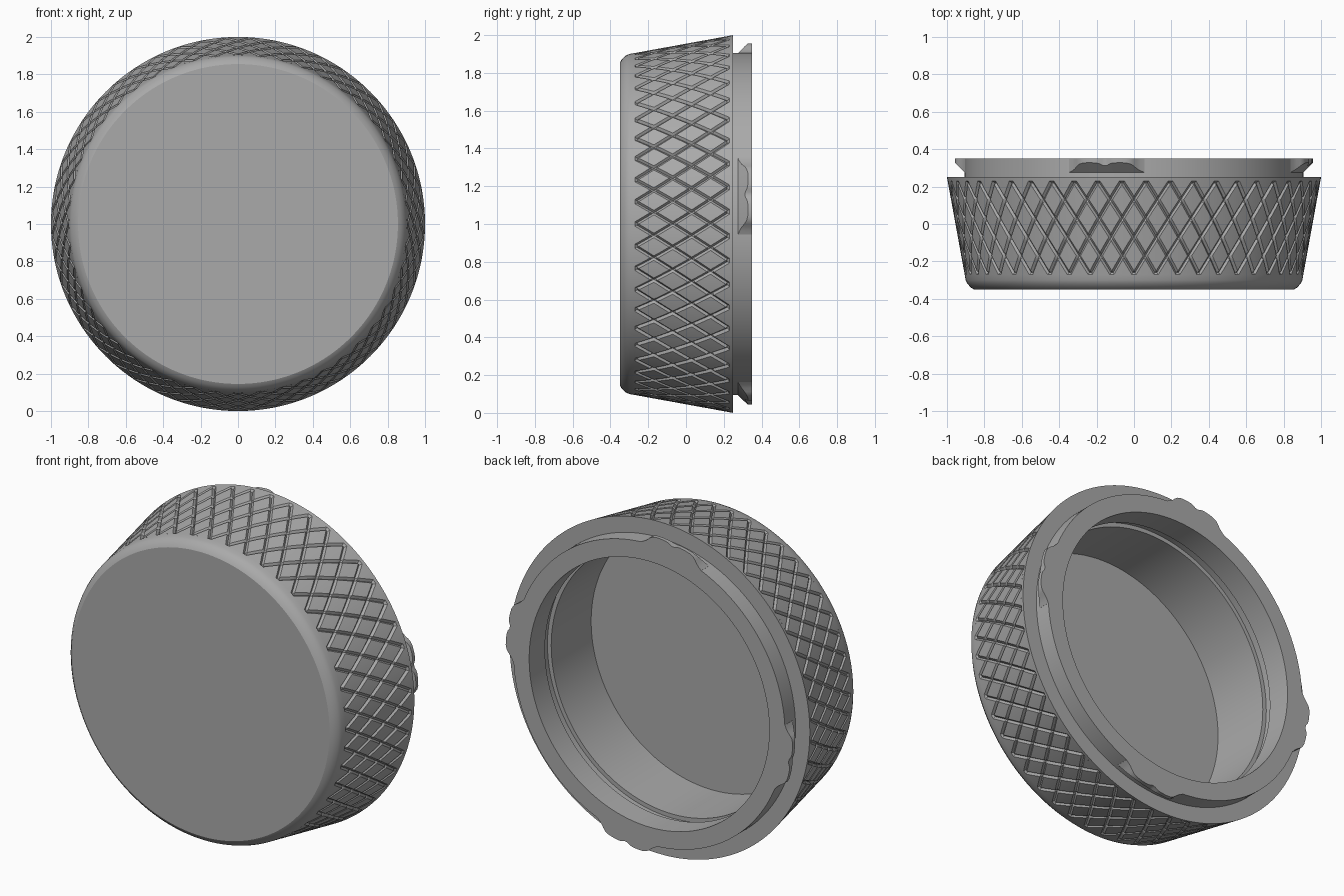
import bpy, bmesh, math
from mathutils import Vector, Matrix

cube = bpy.data.objects.get("Cube")
if cube:
    bpy.data.objects.remove(cube, do_unlink=True)

grey = bpy.data.materials.new("plain grey")
grey.use_nodes = True
COLOUR = (0.4, 0.4, 0.4, 1)
grey.diffuse_color = COLOUR
grey.node_tree.nodes["Principled BSDF"].inputs["Base Color"].default_value = COLOUR

Y_LOW, Y_HIGH = -0.27, 0.23          # knurled band limits


def side_radius(y):
    """Radius of the tapered side at depth y."""
    return 0.9 + (y + 0.3) * 0.182


def finish(bm, name):
    mesh = bpy.data.meshes.new(name)
    bm.to_mesh(mesh)
    bm.free()
    mesh.materials.append(grey)
    ob = bpy.data.objects.new(name, mesh)
    ob.location.z = 1
    bpy.context.collection.objects.link(ob)
    bpy.ops.object.select_all(action="DESELECT")
    ob.select_set(True)
    bpy.context.view_layer.objects.active = ob
    bpy.ops.object.shade_smooth_by_angle(angle=math.radians(25))
    return ob


def polar(r, angle, y):
    return Vector((r * math.cos(angle), y, r * math.sin(angle)))


# Cap body: one turned profile of (radius, depth) points around the y axis
def make_body():
    low, high = side_radius(Y_LOW), side_radius(Y_HIGH)
    profile = [
        (0, -0.35), (0.855, -0.35), (0.872, -0.34), (0.892, -0.318),
        (0.9, -0.3), (low, Y_LOW), (low - 0.025, Y_LOW),
        (high - 0.025, Y_HIGH), (high, Y_HIGH), (1, 0.25),
        (0.905, 0.25), (0.905, 0.35),                     # neck
        (0.8, 0.35), (0.8, 0.2), (0.825, 0.2),            # inner groove
        (0.825, 0.14), (0.8, 0.14), (0.8, -0.24), (0, -0.24),
    ]
    bm = bmesh.new()
    verts = [bm.verts.new((r, y, 0)) for r, y in profile]
    edges = [bm.edges.new(pair) for pair in zip(verts, verts[1:])]
    bmesh.ops.spin(bm, geom=verts + edges, cent=(0, 0, 0), axis=(0, 1, 0),
                   angle=math.tau, steps=192)
    bmesh.ops.remove_doubles(bm, verts=bm.verts, dist=1e-4)
    bmesh.ops.recalc_face_normals(bm, faces=bm.faces)
    return finish(bm, "cap_body")


# Knurled band: diamond lattice laid out flat as (angle, depth, sink), then wrapped
def make_knurl(count=48, rows=5, sink=0.013):
    ticks = [0, 0.1, 0.3, 0.5, 0.7, 0.9, 1]
    n = len(ticks)
    step = math.tau / count
    half = (Y_HIGH - Y_LOW) / rows
    bm = bmesh.new()
    for i in range(count):
        for k in range(rows + 1):
            grid = []
            for a in ticks:
                for b in ticks:
                    u, v = i + a, i + k + b
                    edge = a in (0, 1) or b in (0, 1)
                    grid.append(bm.verts.new((step * (u + v) / 2,
                                              Y_LOW + half * (v - u),
                                              sink if edge else 0)))
            for p in range(n - 1):
                for q in range(n - 1):
                    c = p * n + q
                    bm.faces.new((grid[c], grid[c + 1],
                                  grid[c + n + 1], grid[c + n]))
    bmesh.ops.remove_doubles(bm, verts=bm.verts, dist=1e-5)

    # Trim to the band, with an extra cut just inside so grooves end in short ramps
    for y, side, trim in ((Y_LOW, -1, True), (Y_HIGH, 1, True),
                          (Y_LOW + 0.012, -1, False), (Y_HIGH - 0.012, 1, False)):
        bmesh.ops.bisect_plane(bm, geom=bm.verts[:] + bm.edges[:] + bm.faces[:],
                               plane_co=(0, y, 0), plane_no=(0, side, 0),
                               dist=1e-6, clear_outer=trim)
    for v in bm.verts:
        angle, y, depth = v.co
        if y < Y_LOW + 1e-4 or y > Y_HIGH - 1e-4:
            depth = 0
        v.co = polar(side_radius(y) - depth, angle, y)
    bmesh.ops.remove_doubles(bm, verts=bm.verts, dist=1e-5)
    return finish(bm, "knurled_band")


# Bayonet lug: double-humped outline with a sloping underside
def make_lug(name, centre):
    half_outline = [(0, 0.942), (0.8, 0.944), (1.8, 0.953), (3, 0.957),
                    (5, 0.958), (7, 0.957), (8.5, 0.95), (9.5, 0.939),
                    (10.5, 0.925), (11.7, 0.914), (13, 0.906)]
    outline = [(-d, r) for d, r in reversed(half_outline[1:])] + half_outline
    bm = bmesh.new()
    rings = []
    for d, r in outline:
        angle = math.radians(centre + d)
        section = [(0.89, 0.35), (r, 0.35), (r, 0.27 + r - 0.9), (0.89, 0.26)]
        rings.append([bm.verts.new(polar(sr, angle, y)) for sr, y in section])
    for a, b in zip(rings, rings[1:]):
        for j in range(4):
            k = (j + 1) % 4
            bm.faces.new((a[j], a[k], b[k], b[j]))
    bm.faces.new(rings[0])
    bm.faces.new(rings[-1])
    bmesh.ops.recalc_face_normals(bm, faces=bm.faces)
    return finish(bm, name)


make_body()
make_knurl()
for side, turn in (("left", 0), ("top", 90), ("right", 180), ("bottom", 270)):
    make_lug(side + "_lug", 9.5 + turn)
